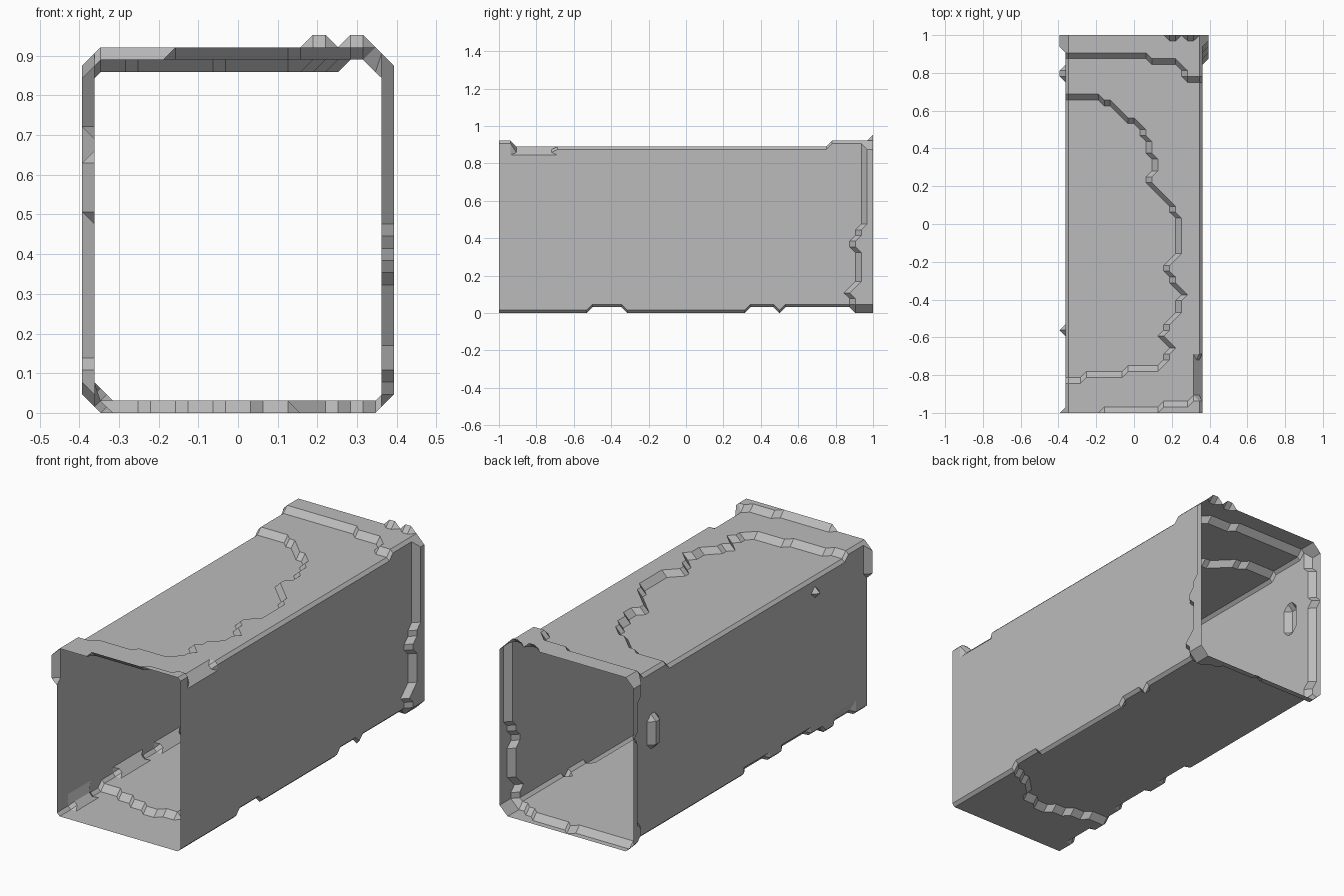
import bpy
import bmesh
from math import radians

cube = bpy.data.objects.get("Cube")
if cube:
    bpy.data.objects.remove(cube, do_unlink=True)

H = 1 / 32                     # step height and grid pitch
WALL, TOP, FLOOR = 0.362, 0.89, 0.031
EDGE = WALL - H / 2            # where flat panels meet the corner bevel


def curve(points, t):
    """Piecewise linear lookup through (t, value) points."""
    if t <= points[0][0]:
        return points[0][1]
    for (a, va), (b, vb) in zip(points, points[1:]):
        if t <= b:
            return va + (vb - va) * (t - a) / (b - a)
    return points[-1][1]


def within(t, a, b):
    return a <= t <= b


# Worn outlines: sunken roof patch, raised end lips, floor step, wall lips
SUNKEN = [(-.83, -.4), (-.8, -.15), (-.77, 0), (-.75, .15), (-.65, .2), (-.6, .15),
          (-.5, .19), (-.45, .24), (-.37, .26), (-.3, .2), (-.2, .17), (-.17, .25),
          (-.1, .23), (0, .25), (.1, .2), (.2, .1), (.25, .07), (.32, .13),
          (.38, .08), (.5, .05), (.55, -.02), (.64, -.11), (.66, -.2), (.69, -.4)]
ROOF_BACK = [(-.36, .9), (0, .9), (.1, .87), (.17, .84), (.24, .86), (.28, .78), (.36, .77)]
ROOF_FRONT = [(-.2, -1.05), (-.17, -.99), (.1, -.98), (.25, -.95), (.33, -.93)]
FLOOR_FRONT = [(-.33, -.63), (-.15, -.68), (0, -.73), (.12, -.7), (.17, -.62), (.36, -.52)]
FLOOR_BACK = [(-.36, .94), (0, .97), (.2, .95), (.36, .88)]
LEFT_BACK = [(.03, .91), (.1, .87), (.2, .93), (.33, .93), (.36, .88), (.4, .92),
             (.5, .95), (.65, .94), (.75, .96), (.86, .95)]
RIGHT_BACK = [(.05, .92), (.2, .96), (.45, .94), (.6, .97), (.85, .93)]


def roof_level(x, y):
    if y > .99 and (within(x, .17, .23) or within(x, .27, .33)):
        return 2
    if y >= curve(ROOF_BACK, x) or y <= curve(ROOF_FRONT, x):
        return 1
    return -1 if within(y, -.83, .69) and x < curve(SUNKEN, y) else 0


def floor_level(x, y):
    if y <= curve(FLOOR_FRONT, x) or y >= curve(FLOOR_BACK, x):
        return 1
    if x > EDGE - .01 and (within(y, -.34, .32) or within(y, .48, .51)):
        return 1
    return 0


def left_level(z, y):
    return int(y >= curve(LEFT_BACK, z))


def right_level(z, y):
    lip = y >= curve(RIGHT_BACK, z)
    front = y < -.98 and z > .72
    pill = within(y, .77, .83) and within(z, .49, .64)
    chip = within(y, -.57, -.54) and within(z, .77, .8)
    return int(lip or front or pill or chip)


def bevelled(sx, top, y):
    """Stretches of corner worn to a wide bevel."""
    if top:
        return sx > 0 and within(y, -.93, -.71)
    return sx < 0 and any(within(y, a, b) for a, b in
                          ((-.88, -.72), (-.5, -.3), (-.16, .02)))


def wall(sx, y, rule, count=27):
    """One side wall from floor to roof, its ends following both bevels."""
    lo, hi = FLOOR + H / 2, TOP - H / 2
    pts = []
    for k in range(count + 1):
        z = lo + (hi - lo) * k / count
        level = rule(z, y)
        x = WALL + H * level
        if k == 0:
            z -= H * (floor_level(sx * EDGE, y) - level)
        elif k == count:
            z += H * (roof_level(sx * EDGE, y) - level)
        if k in (0, count) and bevelled(sx, k == count, y):
            x -= H / 2
            z += H / 2 if k == 0 else -H / 2
        pts.append((sx * x, y, z))
    return pts


def panel(y, top, count=22):
    """Roof or floor strip running from -x to +x."""
    pts = []
    for k in range(count + 1):
        x = -EDGE + 2 * EDGE * k / count
        z = TOP + H * roof_level(x, y) if top else FLOOR - H * floor_level(x, y)
        if k in (0, count):
            sx = -1 if k == 0 else 1
            if bevelled(sx, top, y):
                x -= sx * H / 2
                z += -H / 2 if top else H / 2
        pts.append((x, y, z))
    return pts


def ring(y):
    return (panel(y, False) + wall(1, y, left_level)
            + panel(y, True)[::-1] + wall(-1, y, right_level)[::-1])


# Open-ended thin tunnel, skinned ring by ring
bm = bmesh.new()
rings = [[bm.verts.new(p) for p in ring(-1 + H * j)] for j in range(65)]
for a, b in zip(rings, rings[1:]):
    n = len(a)
    for i in range(n):
        k = (i + 1) % n
        bm.faces.new((a[i], a[k], b[k], b[i]))
bmesh.ops.triangulate(bm, faces=[f for f in bm.faces])
bmesh.ops.dissolve_limit(bm, angle_limit=radians(1), verts=bm.verts, edges=bm.edges)
bmesh.ops.recalc_face_normals(bm, faces=bm.faces)
mesh = bpy.data.meshes.new("tunnel_shell")
bm.to_mesh(mesh)
bm.free()

shell = bpy.data.objects.new("tunnel_shell", mesh)
bpy.context.collection.objects.link(shell)

# Single plain grey
grey = bpy.data.materials.new("stone_grey")
grey.use_nodes = True
colour = (0.5, 0.5, 0.5, 1)
grey.diffuse_color = colour
grey.node_tree.nodes["Principled BSDF"].inputs["Base Color"].default_value = colour
mesh.materials.append(grey)
